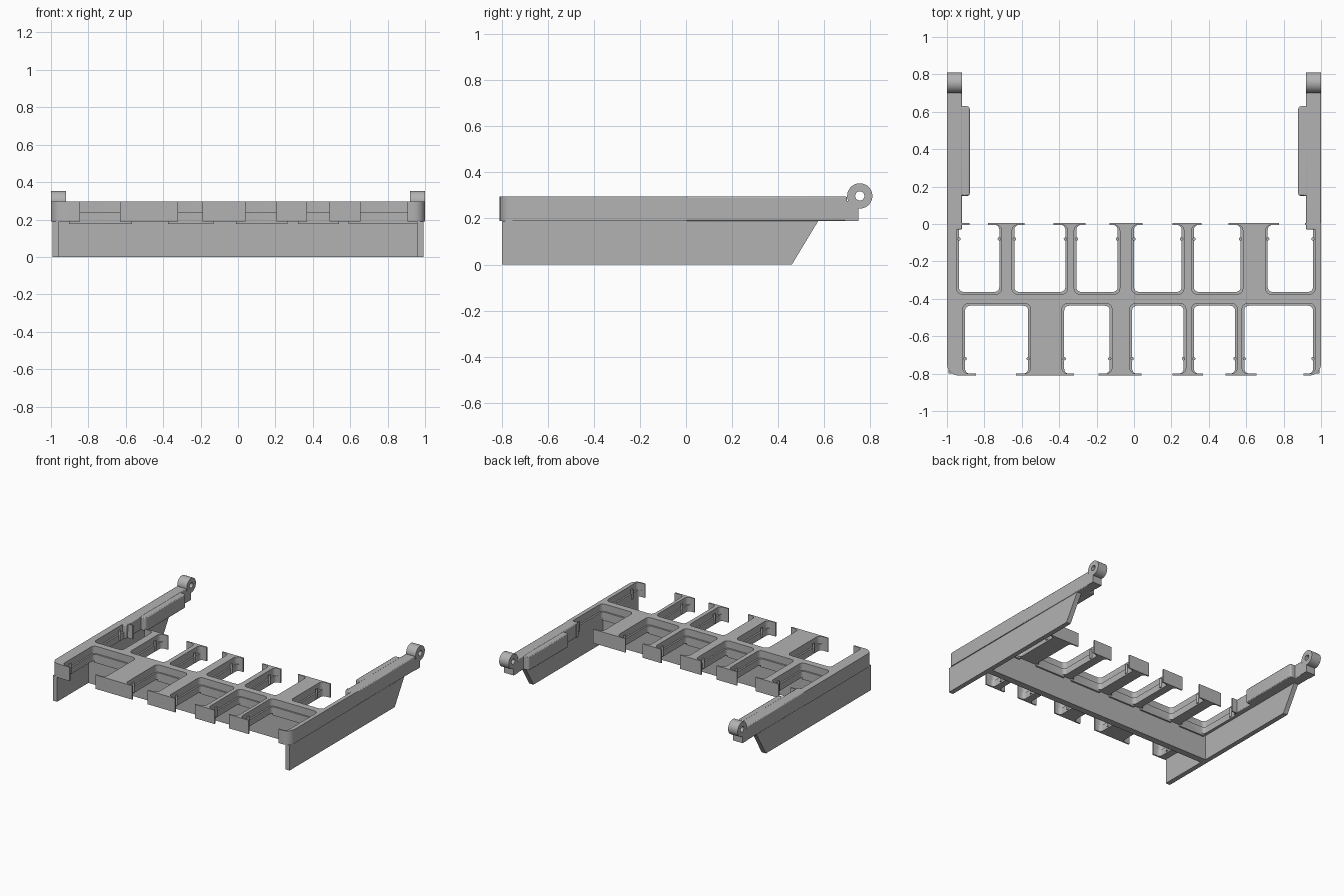
import bpy, math
from mathutils import Vector

cube = bpy.data.objects.get("Cube")
if cube:
    bpy.data.objects.remove(cube, do_unlink=True)

grey = bpy.data.materials.new("plain_grey")
grey.use_nodes = True
grey.diffuse_color = (0.45, 0.45, 0.45, 1)
grey.node_tree.nodes["Principled BSDF"].inputs["Base Color"].default_value = grey.diffuse_color


def prism(name, outline, lo, hi, axis="z"):
    """Extrude a 2D outline along an axis: xy along z, or yz along x."""
    def place(p, h):
        return (p[0], p[1], h) if axis == "z" else (h, p[0], p[1])
    n = len(outline)
    verts = [place(p, h) for h in (lo, hi) for p in outline]
    faces = [list(range(n))[::-1], list(range(n, 2 * n))]
    faces += [[i, (i + 1) % n, n + (i + 1) % n, n + i] for i in range(n)]
    mesh = bpy.data.meshes.new(name)
    mesh.from_pydata(verts, [], faces)
    mesh.materials.append(grey)
    obj = bpy.data.objects.new(name, mesh)
    bpy.context.collection.objects.link(obj)
    return obj


def rounded(x0, x1, y0, y1, radii, steps=5):
    """Rectangle with a radius per corner, counter-clockwise from x0, y0."""
    corners = [(x0, y0, 1, 1), (x1, y0, -1, 1), (x1, y1, -1, -1), (x0, y1, 1, -1)]
    pts = []
    for k, ((x, y, sx, sy), r) in enumerate(zip(corners, radii)):
        if r == 0:
            pts.append((x, y))
            continue
        for s in range(steps + 1):
            a = math.pi + (k + s / steps) * math.pi / 2
            pts.append((x + sx * r + r * math.cos(a), y + sy * r + r * math.sin(a)))
    return pts


def box(name, x0, x1, y0, y1, z0, z1):
    return prism(name, rounded(x0, x1, y0, y1, [0] * 4), z0, z1)


def circle(y, z, r, n=32):
    return [(y + r * math.cos(math.tau * i / n), z + r * math.sin(math.tau * i / n)) for i in range(n)]


def activate(obj):
    bpy.ops.object.select_all(action="DESELECT")
    obj.select_set(True)
    bpy.context.view_layer.objects.active = obj


def cut(obj, cutter):
    mod = obj.modifiers.new("cut", "BOOLEAN")
    mod.operation, mod.solver, mod.object = "DIFFERENCE", "EXACT", cutter
    activate(obj)
    bpy.ops.object.modifier_apply(modifier=mod.name)
    bpy.data.objects.remove(cutter, do_unlink=True)


def finish(obj, bevel=0.0):
    activate(obj)
    if bevel:
        mod = obj.modifiers.new("edge", "BEVEL")
        mod.width, mod.segments, mod.limit_method = bevel, 2, "ANGLE"
        mod.angle_limit = math.radians(50)
    bpy.ops.object.shade_smooth_by_angle(angle=math.radians(35))


BASE, TOP, LIP, TAB = 0.19, 0.295, 0.012, 0.01
FRONT, BACK = -0.81, 0.005

# Deck slab that becomes the spine, fingers and end tabs
deck = prism("slotted_deck", rounded(-1, 1, FRONT, BACK, (0.06, 0.06, 0, 0)), BASE, TOP)

# Pocket spans, and the narrower openings between the end tabs
front_pockets = [(-0.903, -0.566), (-0.373, -0.13), (-0.01, 0.265), (0.32, 0.54), (0.59, 0.957)]
front_openings = [(-0.845, -0.63), (-0.32, -0.19), (0.04, 0.205), (0.37, 0.49), (0.655, 0.905)]
back_pockets = [(-0.936, -0.72), (-0.64, -0.367), (-0.308, -0.088), (0.0, 0.255), (0.32, 0.57), (0.715, 0.957)]
back_openings = [(-0.88, -0.78), (-0.585, -0.43), (-0.26, -0.13), (0.045, 0.205), (0.36, 0.505), (0.775, 0.915)]

rows = [("front", front_pockets, front_openings, FRONT + TAB, -0.437, FRONT),
        ("back", back_pockets, back_openings, BACK - TAB, -0.363, BACK)]
for row, pockets, openings, inner, spine, edge in rows:
    toward = 1 if row == "front" else -1
    for (a, b), (c, d) in zip(pockets, openings):
        y0, y1 = sorted((inner, spine))
        w0, w1 = sorted((inner, spine + toward * LIP))
        # Upper pocket is wider, leaving a ledge around the lower one
        cut(deck, prism("upper_cutter", rounded(a - LIP, b + LIP, w0, w1, [0.03] * 4), 0.24, 0.5))
        cut(deck, prism("lower_cutter", rounded(a, b, y0, y1, [0.025] * 4), 0.1, 0.25))
        o0, o1 = sorted((edge - toward * 0.05, inner + toward * 0.03))
        cut(deck, box("opening_cutter", c, d, o0, o1, 0.1, 0.5))
        # Ledge lip hanging just under the deck at the spine
        l0, l1 = sorted((spine, spine + toward * 0.02))
        finish(box(row + "_ledge_lip", a, b, l0, l1, 0.175, BASE + 0.002))
        # Small retaining bumps on both pocket walls
        bump_y = -0.72 if row == "front" else -0.08
        for x in (a, b):
            finish(prism(row + "_bump", circle(x, bump_y, 0.009, 12), 0.2, 0.27))
finish(deck)

# Tall web under the spine
finish(box("spine_web", -0.96, 0.96, -0.425, -0.375, 0, BASE + 0.002))

# Both side assemblies
for side, s in (("left", 1), ("right", -1)):
    def span(a, b):
        return sorted((s * a, s * b))

    # Skirt with a raked rear end
    finish(prism(side + "_skirt", [(-0.8, 0), (0.46, 0), (0.575, BASE), (-0.8, BASE)],
                 *span(0.957, 0.993), axis="x"))
    # Arm and its inner thickening
    x0, x1 = span(0.92, 1)
    finish(box(side + "_arm", x0, x1, -0.03, 0.70, BASE, TOP), 0.006)
    finish(box(side + "_arm_end", x0, x1, 0.69, 0.75, BASE, TOP - 0.02))
    x0, x1 = span(0.878, 0.94)
    finish(prism(side + "_arm_pad", rounded(x0, x1, 0.15, 0.63, [0.015] * 4), BASE, TOP - 0.002), 0.006)
    # Hinge eye at the rear
    x0, x1 = span(0.92, 1)
    eye = prism(side + "_hinge_eye", circle(0.755, 0.298, 0.055), x0, x1, axis="x")
    cut(eye, prism("hole_cutter", circle(0.755, 0.298, 0.02, 20), x0 - 0.1, x1 + 0.1, axis="x"))
    end = bpy.data.objects[side + "_arm_end"]
    cut(end, prism("hole_cutter", circle(0.755, 0.298, 0.05), x0 - 0.1, x1 + 0.1, axis="x"))
    finish(eye)
